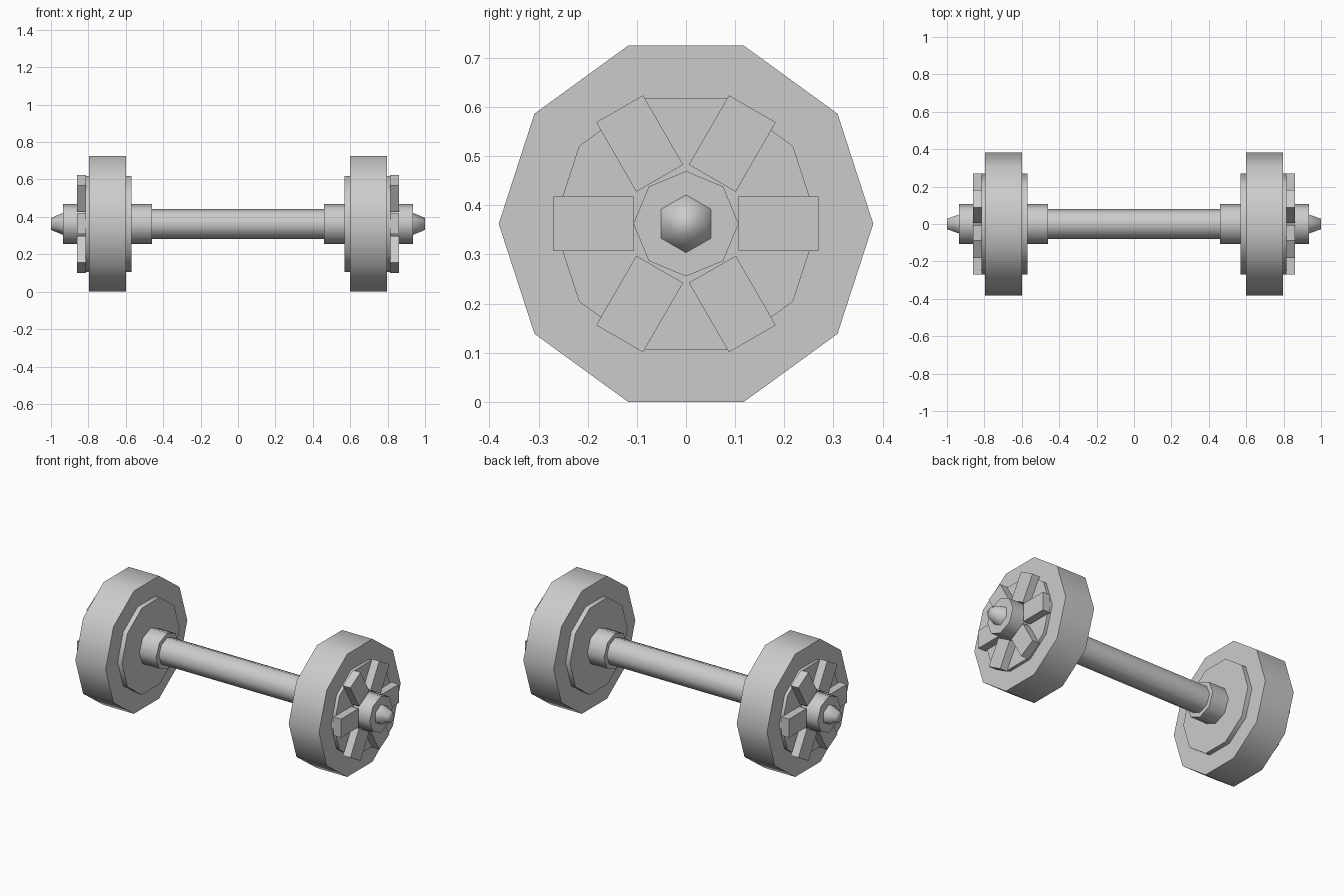
import bpy, bmesh, math
from mathutils import Matrix, Vector

if "Cube" in bpy.data.objects:
    bpy.data.objects.remove(bpy.data.objects["Cube"])

CZ = 0.3625  # axle height


def finish(bm, name, angle):
    bmesh.ops.recalc_face_normals(bm, faces=bm.faces)
    mesh = bpy.data.meshes.new(name)
    bm.to_mesh(mesh)
    bm.free()
    obj = bpy.data.objects.new(name, mesh)
    bpy.context.collection.objects.link(obj)
    bpy.ops.object.select_all(action='DESELECT')
    obj.select_set(True)
    bpy.context.view_layer.objects.active = obj
    if angle:
        bpy.ops.object.shade_smooth_by_angle(angle=math.radians(angle))
    return obj


def prism(name, x0, x1, r0, r1, sides, start=0, angle=50):
    """Closed n-sided drum along x; start is the first corner's angle from +y."""
    bm = bmesh.new()
    rings = []
    for x, r in ((x0, r0), (x1, r1)):
        ring = []
        for i in range(sides):
            a = math.radians(start) + math.tau * i / sides
            ring.append(bm.verts.new((x, r * math.cos(a), CZ + r * math.sin(a))))
        rings.append(ring)
        bm.faces.new(ring)
    for i in range(sides):
        j = (i + 1) % sides
        bm.faces.new((rings[0][i], rings[0][j], rings[1][j], rings[1][i]))
    return finish(bm, name, angle)


def spokes(name, side):
    """Six raised blocks around the hub."""
    bm = bmesh.new()
    for k in range(6):
        m = (Matrix.Translation((side * 0.837, 0, CZ))
             @ Matrix.Rotation(math.tau * k / 6, 4, 'X')
             @ Matrix.Translation((0, 0.1885, 0))
             @ Matrix.Diagonal((0.05, 0.163, 0.11, 1)))
        bmesh.ops.create_cube(bm, size=1, matrix=m)
    return finish(bm, name, 0)


# Handle bar
prism("handle_bar", -0.5, 0.5, 0.08, 0.08, 8, 90)

# Weights, mirrored on both ends
for s, tag in ((-1, "left"), (1, "right")):
    prism(tag + "_weight", s * 0.598, s * 0.796, 0.381, 0.381, 10)
    prism(tag + "_inner_disc", s * 0.57, s * 0.815, 0.269, 0.269, 10)
    prism(tag + "_hub", s * 0.461, s * 0.935, 0.107, 0.107, 8, 90)
    prism(tag + "_end_cap", s * 0.925, s * 1.0, 0.063, 0.032, 6, 90, 100)
    spokes(tag + "_spokes", s)
